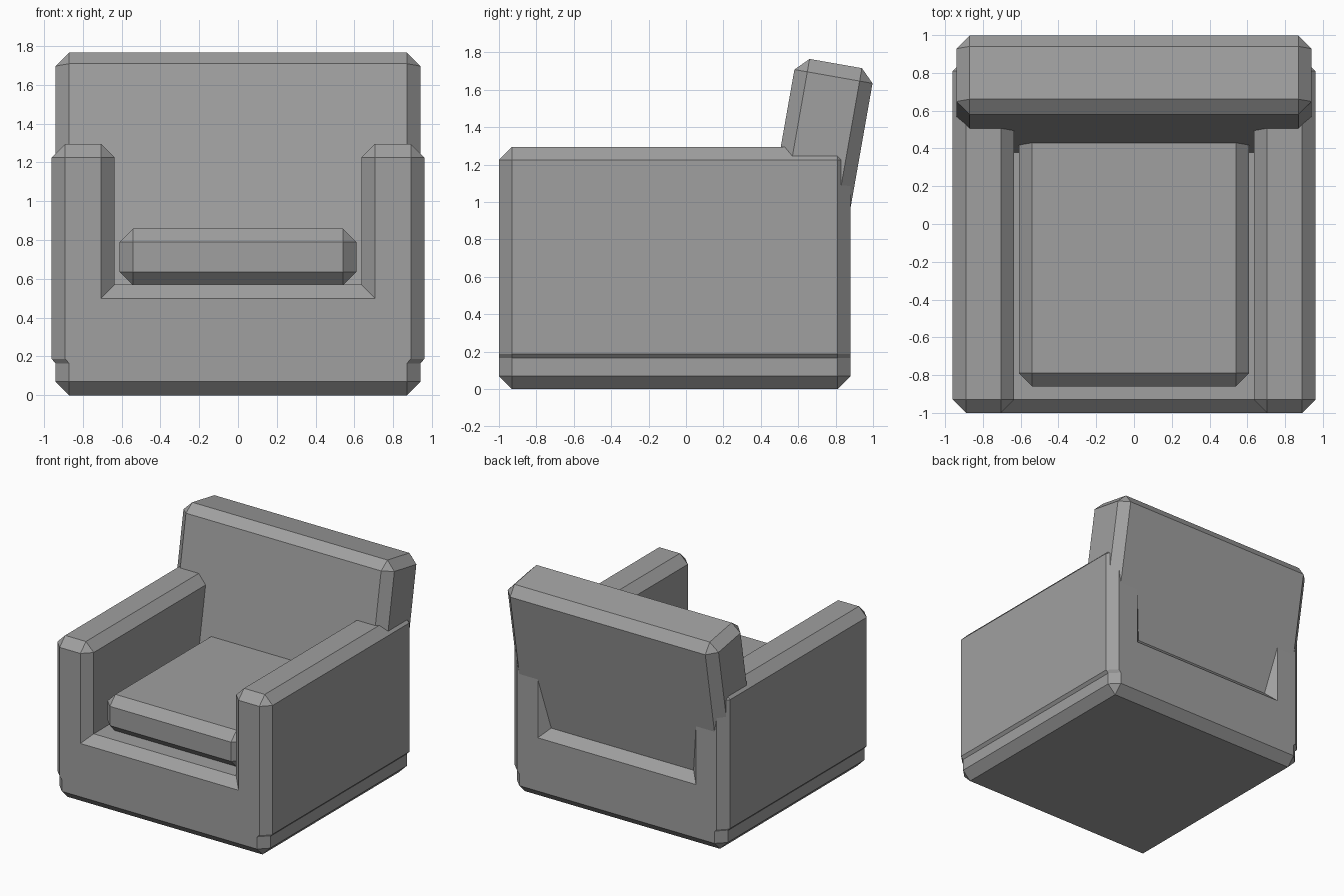
import bpy, bmesh
from math import radians

cube = bpy.data.objects.get("Cube")
if cube:
    bpy.data.objects.remove(cube, do_unlink=True)

CHAMFER = 0.07

# Single upholstery colour
fabric = bpy.data.materials.new("grey_fabric")
colour = (0.35, 0.35, 0.35, 1)
fabric.use_nodes = True
fabric.diffuse_color = colour
fabric.node_tree.nodes["Principled BSDF"].inputs["Base Color"].default_value = colour


def add_object(name, bm):
    bmesh.ops.recalc_face_normals(bm, faces=bm.faces[:])
    mesh = bpy.data.meshes.new(name)
    bm.to_mesh(mesh)
    bm.free()
    mesh.materials.append(fabric)
    obj = bpy.data.objects.new(name, mesh)
    bpy.context.collection.objects.link(obj)
    return obj


def chamfered_box(name, size, centre, tilt=0):
    bm = bmesh.new()
    bmesh.ops.create_cube(bm, size=1)
    bmesh.ops.scale(bm, vec=size, verts=bm.verts[:])
    bmesh.ops.bevel(bm, geom=bm.edges[:], offset=CHAMFER, segments=1,
                    affect='EDGES', profile=0.5)
    obj = add_object(name, bm)
    obj.location = centre
    obj.rotation_euler.x = tilt
    return obj


def mirrored(half):
    return half + [(-x, z) for x, z in reversed(half)]


# Body: U-shaped profile run front to back, with chamfered ends
outer = mirrored([(0.87, 0), (0.94, 0.07), (0.94, 0.165), (0.96, 0.187),
                  (0.96, 1.225), (0.89, 1.295), (0.705, 1.295),
                  (0.635, 1.225), (0.635, 0.57)])
inset = mirrored([(0.87, 0.07), (0.87, 0.07), (0.87, 0.165), (0.89, 0.187),
                  (0.89, 1.225), (0.89, 1.225), (0.705, 1.225),
                  (0.705, 1.225), (0.705, 0.5)])
front, back = -1.0, 0.88
bm = bmesh.new()
rings = [[bm.verts.new((x, y, z)) for x, z in profile]
         for profile, y in ((inset, front), (outer, front + CHAMFER),
                            (outer, back - CHAMFER), (inset, back))]
for a, b in zip(rings, rings[1:]):
    for i in range(len(a)):
        j = (i + 1) % len(a)
        bm.faces.new((a[i], a[j], b[j], b[i]))
bm.faces.new(rings[0])
bm.faces.new(rings[-1])
bmesh.ops.remove_doubles(bm, verts=bm.verts[:], dist=0.0001)
add_object("body_with_arms", bm)

# Loose seat cushion, tucked into the backrest
chamfered_box("seat_cushion", (1.22, 1.5, 0.295), (0, -0.11, 0.7125))

# Reclined backrest, sunk into the body
chamfered_box("backrest", (1.88, 0.424, 1.4), (0, 0.679, 1.051), radians(-10))
